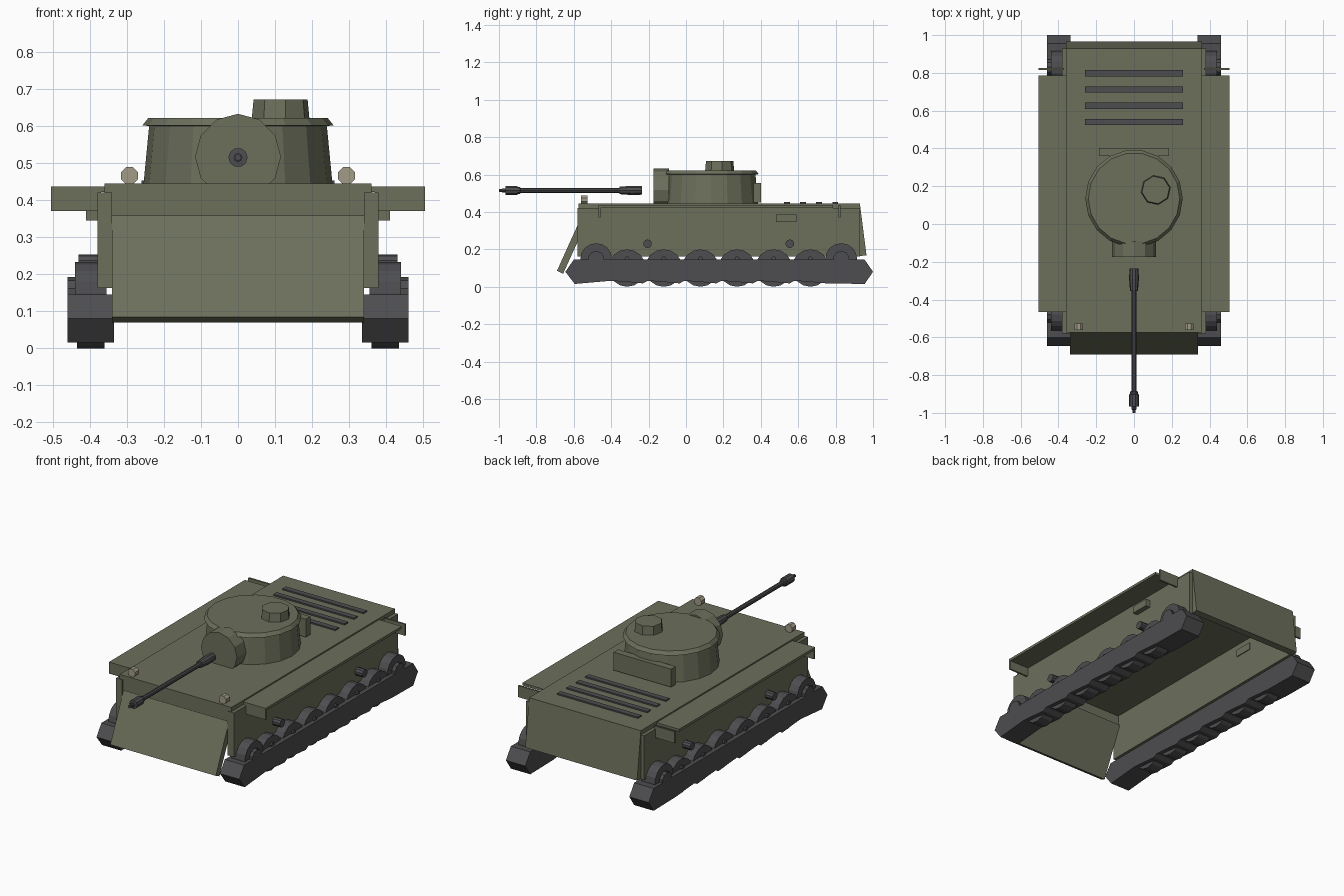
import bpy, bmesh
from math import radians, atan2, pi
from mathutils import Matrix, Vector

if "Cube" in bpy.data.objects:
    bpy.data.objects.remove(bpy.data.objects["Cube"])


def material(name, rgb):
    m = bpy.data.materials.new(name)
    m.diffuse_color = (*rgb, 1)
    m.use_nodes = True
    m.node_tree.nodes["Principled BSDF"].inputs["Base Color"].default_value = m.diffuse_color
    return m


GREEN = material("olive_paint", (0.15, 0.16, 0.105))
DARK = material("dark_steel", (0.075, 0.075, 0.08))
LAMP = material("lamp_glass", (0.36, 0.33, 0.25))


def finish(bm, name, mat):
    bmesh.ops.recalc_face_normals(bm, faces=bm.faces)
    me = bpy.data.meshes.new(name)
    bm.to_mesh(me)
    bm.free()
    me.materials.append(mat)
    ob = bpy.data.objects.new(name, me)
    bpy.context.collection.objects.link(ob)
    return ob


def box(name, x, y, z, mat=GREEN):
    """Box from (min, max) ranges."""
    bm = bmesh.new()
    bmesh.ops.create_cube(bm, size=1)
    for v in bm.verts:
        v.co = [(r[0] + r[1]) / 2 + c * (r[1] - r[0]) for r, c in zip((x, y, z), v.co)]
    return finish(bm, name, mat)


def prism(name, yz, x0, x1, mat=GREEN):
    """Side profile extruded along x."""
    bm = bmesh.new()
    f = bm.faces.new([bm.verts.new((x0, y, z)) for y, z in yz])
    new = bmesh.ops.extrude_face_region(bm, geom=[f])["geom"]
    bmesh.ops.translate(bm, vec=(x1 - x0, 0, 0),
                        verts=[g for g in new if isinstance(g, bmesh.types.BMVert)])
    return finish(bm, name, mat)


def lathe(name, profile, origin, axis, n, mat=GREEN, turn=0.0):
    """Faceted solid of revolution; profile = (radius, distance along axis)."""
    bm = bmesh.new()
    rot = Vector((0, 0, 1)).rotation_difference(Vector(axis)).to_matrix().to_4x4()
    mw = Matrix.Translation(origin) @ rot @ Matrix.Rotation(turn, 4, 'Z')
    rings = []
    for r, h in profile:
        rings.append([bm.verts.new(mw @ (Matrix.Rotation(2 * pi * i / n, 3, 'Z') @ Vector((r, 0, h))))
                      for i in range(n)])
    for a, b in zip(rings, rings[1:]):
        for i in range(n):
            j = (i + 1) % n
            bm.faces.new((a[i], a[j], b[j], b[i]))
    bm.faces.new(rings[0])
    bm.faces.new(rings[-1])
    return finish(bm, name, mat)


def cyl(name, r, h, origin, axis, n, mat=GREEN, turn=0.0):
    return lathe(name, [(r, 0), (r, h)], origin, axis, n, mat, turn)


# Hull: open-bottomed shell of plates
box("deck", (-0.36, 0.36), (-0.575, 0.93), (0.42, 0.445))
box("front_upper_plate", (-0.34, 0.34), (-0.575, -0.54), (0.357, 0.42))
prism("front_sloped_plate", [(-0.69, 0.085), (-0.657, 0.07), (-0.526, 0.357), (-0.567, 0.357)], -0.34, 0.34)
prism("rear_plate", [(0.965, 0.168), (0.927, 0.164), (0.89, 0.42), (0.93, 0.442)], -0.36, 0.36)

# Engine grilles
for i in range(4):
    y = 0.54 + i * 0.086
    box("engine_grille", (-0.26, 0.26), (y - 0.016, y + 0.016), (0.44, 0.453), DARK)

# Turret with flared roof rim, cupola, mantlet and rear stowage box
lathe("turret", [(0.255, 0.445), (0.24, 0.6), (0.258, 0.602), (0.242, 0.622)],
      (0, 0.135, 0), (0, 0, 1), 18)
lathe("cupola", [(0.08, 0.61), (0.074, 0.672)], (0.115, 0.18, 0), (0, 0, 1), 8, turn=radians(10))
cyl("mantlet", 0.116, 0.085, (0, -0.175, 0.517), (0, 1, 0), 12)
box("turret_stowage_box", (-0.185, 0.185), (0.36, 0.402), (0.45, 0.555))

# Gun with sleeve and muzzle brake
lathe("gun_barrel", [(0.024, -0.235), (0.026, -0.29), (0.021, -0.355), (0.0135, -0.356), (0.0135, -0.885),
                     (0.02, -0.887), (0.02, -0.9), (0.026, -0.902), (0.026, -0.965),
                     (0.012, -0.966), (0.012, -0.983), (0.009, -0.984), (0.009, -1.0)],
      (0, 0, 0.515), (0, 1, 0), 10, DARK)

# Track outline: wedge ends, lower edge stepping between the wheels
wheel_y = [-0.315 + i * 0.196 for i in range(6)]
outline = [(-0.60, 0.145), (-0.645, 0.08), (-0.595, 0.015)]
for y in wheel_y:
    outline += [(y - 0.085, 0.032), (y, 0.026), (y + 0.085, 0.018)]
outline += [(0.955, 0.015), (1.0, 0.08), (0.955, 0.145)]

for s, side in ((1, "right"), (-1, "left")):
    def xr(a, b):
        return tuple(sorted((s * a, s * b)))

    # Hull side plate and mudguard
    box(side + "_hull_side", xr(0.34, 0.38), (-0.58, 0.93), (0.163, 0.42))
    box(side + "_fender", xr(0.36, 0.505), (-0.465, 0.785), (0.422, 0.437))
    box(side + "_front_flap", xr(0.37, 0.505), (-0.467, -0.457), (0.37, 0.437))
    box(side + "_rear_flap", xr(0.37, 0.505), (0.815, 0.825), (0.37, 0.437))
    box(side + "_tool_box", xr(0.335, 0.41), (0.48, 0.59), (0.345, 0.387))

    # Track and running gear
    prism(side + "_track", outline, s * 0.335, s * 0.46, DARK)
    ax = (s, 0, 0)
    for y in wheel_y:
        cyl(side + "_road_wheel", 0.1, 0.075, (s * 0.36, y, 0.1), ax, 16, DARK)
        cyl(side + "_wheel_bolt", 0.013, 0.013, (s * 0.433, y, 0.15), ax, 8, DARK)
    for y in (-0.48, 0.83):
        cyl(side + "_end_wheel", 0.085, 0.085, (s * 0.355, y, 0.148), ax, 16, DARK)
        cyl(side + "_end_hub", 0.044, 0.02, (s * 0.44, y, 0.148), ax, 10, DARK)
    for y in (-0.205, 0.555):
        cyl(side + "_return_roller", 0.023, 0.06, (s * 0.37, y, 0.23), ax, 10, DARK)

    # Headlamp
    cyl(side + "_headlamp", 0.025, 0.036, (s * 0.293, -0.562, 0.466), (0, 1, 0), 8, LAMP, radians(22.5))
